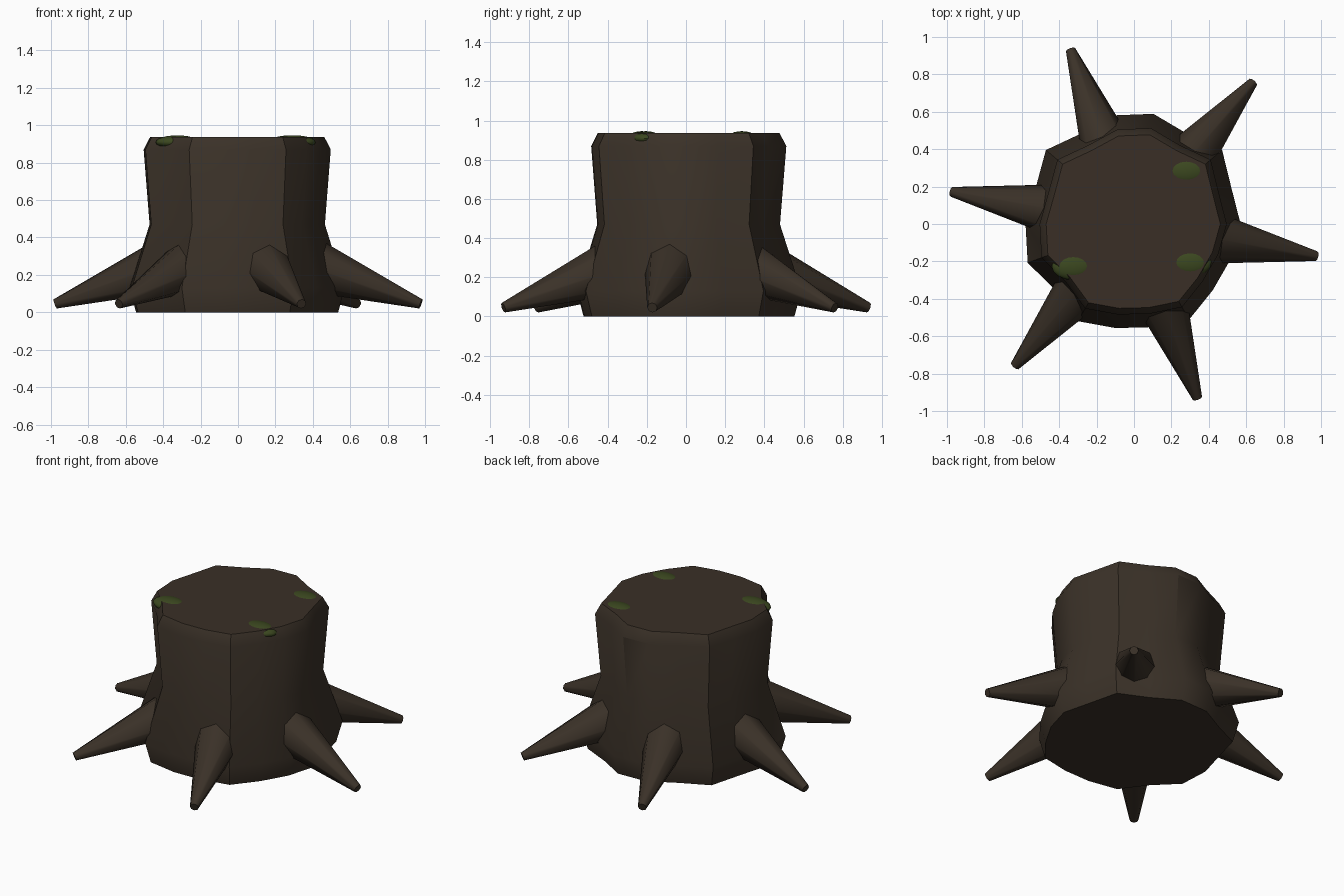
import bpy, bmesh, math
from mathutils import Vector

if "Cube" in bpy.data.objects:
    bpy.data.objects.remove(bpy.data.objects["Cube"])


def material(name, rgb):
    m = bpy.data.materials.new(name)
    m.diffuse_color = (*rgb, 1)
    m.use_nodes = True
    m.node_tree.nodes["Principled BSDF"].inputs["Base Color"].default_value = m.diffuse_color
    return m


BARK = material("dark bark", (0.043, 0.031, 0.021))
WOOD = material("cut wood", (0.041, 0.028, 0.019))
MOSS = material("moss green", (0.044, 0.064, 0.014))


def finish(name, bm, mats, angle):
    bmesh.ops.recalc_face_normals(bm, faces=bm.faces)
    me = bpy.data.meshes.new(name)
    bm.to_mesh(me)
    bm.free()
    ob = bpy.data.objects.new(name, me)
    bpy.context.collection.objects.link(ob)
    for m in mats:
        me.materials.append(m)
    bpy.ops.object.select_all(action='DESELECT')
    ob.select_set(True)
    bpy.context.view_layer.objects.active = ob
    bpy.ops.object.shade_smooth_by_angle(angle=math.radians(angle))
    return ob


def loft(bm, rings):
    """Skin a list of point rings and cap both ends; returns the end cap."""
    loops = [[bm.verts.new(p) for p in ring] for ring in rings]
    n = len(loops[0])
    for a, b in zip(loops, loops[1:]):
        for i in range(n):
            j = (i + 1) % n
            bm.faces.new((a[i], a[j], b[j], b[i]))
    bm.faces.new(loops[0][::-1])
    return bm.faces.new(loops[-1])


# Trunk: uneven 18-sided outline, flared low and bevelled at the cut top
outline = [0.57, 0.555, 0.615, 0.56, 0.598, 0.59, 0.56, 0.615, 0.56,
           0.58, 0.605, 0.55, 0.60, 0.565, 0.56, 0.59, 0.55, 0.55]
profile = [(0.0, 0.94), (0.13, 1.0), (0.47, 0.815), (0.87, 0.87), (0.937, 0.81)]
bm = bmesh.new()
cap = loft(bm, [[(r * s * math.cos(math.radians(20 * i)),
                  r * s * math.sin(math.radians(20 * i)), z)
                 for i, r in enumerate(outline)] for z, s in profile])
cap.material_index = 1
finish("trunk", bm, [BARK, WOOD], 32)

# Roots: six tapered spikes sloping down to the ground
for k in range(6):
    a = math.radians(50 + 60 * k)
    out = Vector((math.cos(a), math.sin(a), 0))
    start = out * 0.40 + Vector((0, 0, 0.25))
    tip = out * 0.992 + Vector((0, 0, 0.045))
    side = Vector((-out.y, out.x, 0))
    up = (tip - start).cross(side).normalized()
    bm = bmesh.new()
    loft(bm, [[c + r * (side * math.cos(t) + up * math.sin(t))
               for t in (math.pi * i / 4 for i in range(8))]
              for c, r in ((start, 0.145), (tip, 0.026))])
    finish(f"root_{k + 1}", bm, [BARK], 50)

# Moss: flattened blobs sunk into the cut top
for k, (x, y) in enumerate([(0.28, 0.285), (-0.325, -0.225), (0.30, -0.205)]):
    bm = bmesh.new()
    bmesh.ops.create_uvsphere(bm, u_segments=16, v_segments=12, radius=1)
    for v in bm.verts:
        v.co = (x + v.co.x * 0.115, y + v.co.y * 0.075, 0.909 + v.co.z * 0.037)
    finish(f"moss_{k + 1}", bm, [MOSS], 40)
